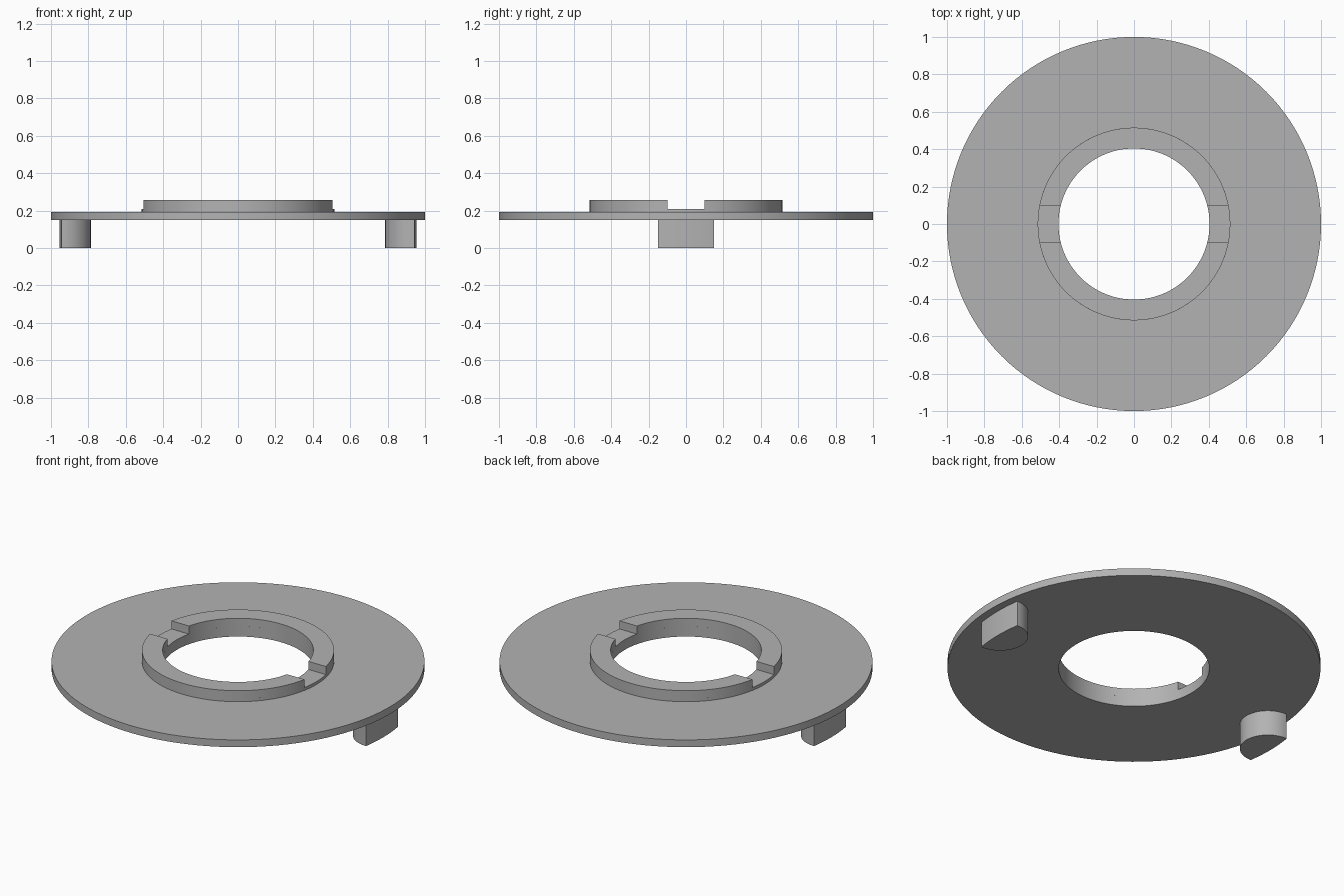
import bpy, bmesh
from math import sin, cos, asin, pi, radians

cube = bpy.data.objects.get("Cube")
if cube:
    bpy.data.objects.remove(cube, do_unlink=True)

grey = bpy.data.materials.new("plain grey")
grey.use_nodes = True
grey.diffuse_color = (0.45, 0.45, 0.45, 1)
grey.node_tree.nodes["Principled BSDF"].inputs["Base Color"].default_value = grey.diffuse_color

PLATE_R, HOLE_R, COLLAR_R = 1.0, 0.404, 0.515
PLATE_BOTTOM, PLATE_TOP, SLOT_FLOOR, COLLAR_TOP = 0.15, 0.193, 0.21, 0.258
SLOT_HALF = 0.1


def arc(radius, start, end, steps, cx=0.0):
    angles = [start + (end - start) * i / steps for i in range(steps + 1)]
    return [(cx + radius * cos(a), radius * sin(a)) for a in angles]


def band(name, outer, inner, z0, z1, closed=False):
    """Solid between two matching outlines, raised from z0 to z1."""
    if closed:
        outer, inner = outer[:-1], inner[:-1]
    bm = bmesh.new()
    rings = [[bm.verts.new((x, y, z)) for x, y in line]
             for line, z in ((outer, z0), (outer, z1), (inner, z1), (inner, z0))]
    n = len(outer)
    for i in range(n if closed else n - 1):
        j = (i + 1) % n
        for k in range(4):
            a, b = rings[k], rings[(k + 1) % 4]
            bm.faces.new((a[i], a[j], b[j], b[i]))
    if not closed:
        bm.faces.new([r[0] for r in rings])
        bm.faces.new([r[-1] for r in rings])
    bmesh.ops.recalc_face_normals(bm, faces=bm.faces)
    mesh = bpy.data.meshes.new(name)
    bm.to_mesh(mesh)
    bm.free()
    mesh.materials.append(grey)
    obj = bpy.data.objects.new(name, mesh)
    bpy.context.collection.objects.link(obj)
    bpy.ops.object.select_all(action="DESELECT")
    obj.select_set(True)
    bpy.context.view_layer.objects.active = obj
    bpy.ops.object.shade_smooth_by_angle(angle=radians(30))
    return obj


# Flat plate with a round hole, and the low step of the collar
hole = arc(HOLE_R, 0, 2 * pi, 128)
band("plate", arc(PLATE_R, 0, 2 * pi, 128), hole, PLATE_BOTTOM, PLATE_TOP, True)
band("collar_base", arc(COLLAR_R, 0, 2 * pi, 128), hole, PLATE_TOP, SLOT_FLOOR, True)

# Two raised collar halves, parted by straight-sided slots
for name, turn in (("back_collar", 0), ("front_collar", pi)):
    a, b = asin(SLOT_HALF / COLLAR_R), asin(SLOT_HALF / HOLE_R)
    band(name, arc(COLLAR_R, turn + a, turn + pi - a, 64),
         arc(HOLE_R, turn + b, turn + pi - b, 64), SLOT_FLOOR, COLLAR_TOP)

# Two feet: outer side follows the plate, inner side is a half circle
FOOT_R, FOOT_HALF, FOOT_X = 0.955, 0.15, 0.937
spread = asin(FOOT_HALF / FOOT_R)
for name, side in (("left_foot", 1), ("right_foot", -1)):
    outer = arc(FOOT_R, -spread, spread, 32)
    inner = arc(FOOT_HALF, 1.5 * pi, 0.5 * pi, 32, FOOT_X)
    band(name, [(side * x, y) for x, y in outer],
         [(side * x, y) for x, y in inner], 0, PLATE_BOTTOM)
